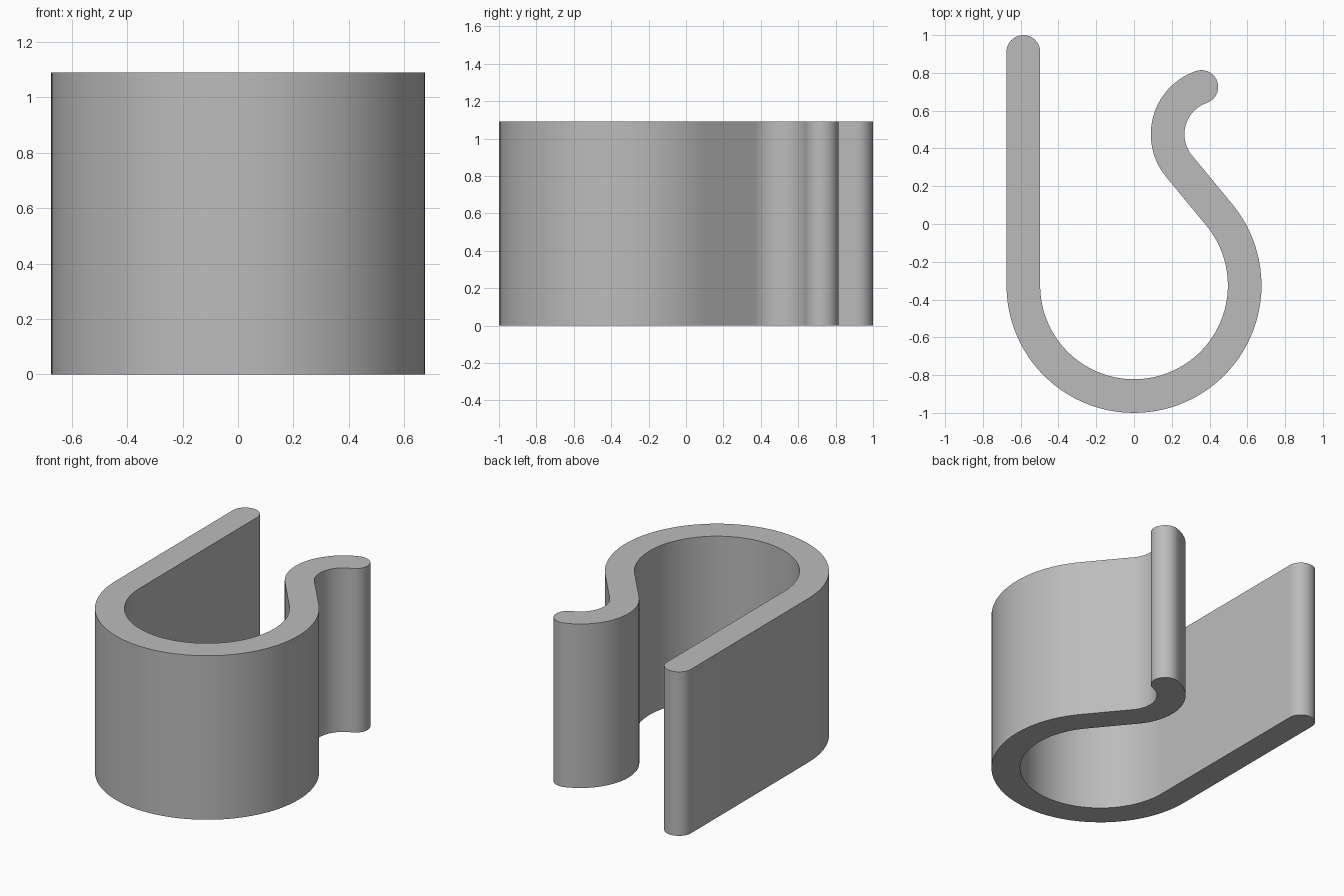
import bpy
import bmesh
from math import acos, atan2, degrees, radians
from mathutils import Matrix, Vector

default = bpy.data.objects.get("Cube")
if default:
    bpy.data.objects.remove(default, do_unlink=True)

HEIGHT = 1.09
HALF = 0.089                                   # half the strip thickness
BIG_C, BIG_R = Vector((0, -0.325)), 0.586      # round bowl
LIP_C, LIP_R = Vector((0.443, 0.475)), 0.265   # curled lip
STEM_TOP = Vector((-BIG_R, 1 - HALF))


def ray(angle):
    """Unit vector at an angle in degrees."""
    return Matrix.Rotation(radians(angle), 2) @ Vector((1, 0))


def arc(center, radius, start, end, steps):
    """Points along an arc, angles in degrees."""
    return [center + radius * ray(start + (end - start) * i / steps)
            for i in range(steps + 1)]


# Angle at which the straight neck is tangent to both arcs
gap = LIP_C - BIG_C
tangent = degrees(atan2(gap.y, gap.x) - acos((BIG_R + LIP_R) / gap.length))
LIP_END = 109

# Outline: outer side, lip cap, inner side, stem cap
outer = arc(BIG_C, BIG_R + HALF, -180, tangent, 56)
outer += arc(LIP_C, LIP_R - HALF, 180 + tangent, LIP_END, 28)
lip_tip = LIP_C + LIP_R * ray(LIP_END)
lip_cap = arc(lip_tip, HALF, LIP_END - 180, LIP_END, 20)
inner = arc(LIP_C, LIP_R + HALF, LIP_END, 180 + tangent, 28)
inner += arc(BIG_C, BIG_R - HALF, tangent, -180, 56)
stem_cap = arc(STEM_TOP, HALF, 0, 180, 20)
outline = outer + lip_cap[1:-1] + inner + stem_cap

# Extrude the outline into the clip
bm = bmesh.new()
base = bm.faces.new([bm.verts.new((p.x, p.y, 0)) for p in outline])
result = bmesh.ops.extrude_face_region(bm, geom=[base], use_keep_orig=True)
top = [v for v in result["geom"] if isinstance(v, bmesh.types.BMVert)]
bmesh.ops.translate(bm, verts=top, vec=(0, 0, HEIGHT))
bmesh.ops.recalc_face_normals(bm, faces=bm.faces)
mesh = bpy.data.meshes.new("hook_clip")
bm.to_mesh(mesh)
bm.free()
clip = bpy.data.objects.new("hook_clip", mesh)
bpy.context.collection.objects.link(clip)

# Plain grey material
grey = bpy.data.materials.new("plain_grey")
grey.use_nodes = True
color = (0.5, 0.5, 0.5, 1)
grey.diffuse_color = color
grey.node_tree.nodes["Principled BSDF"].inputs["Base Color"].default_value = color
mesh.materials.append(grey)

# Smooth curved walls, sharp rims
bpy.context.view_layer.objects.active = clip
clip.select_set(True)
bpy.ops.object.shade_smooth_by_angle(angle=radians(30))
